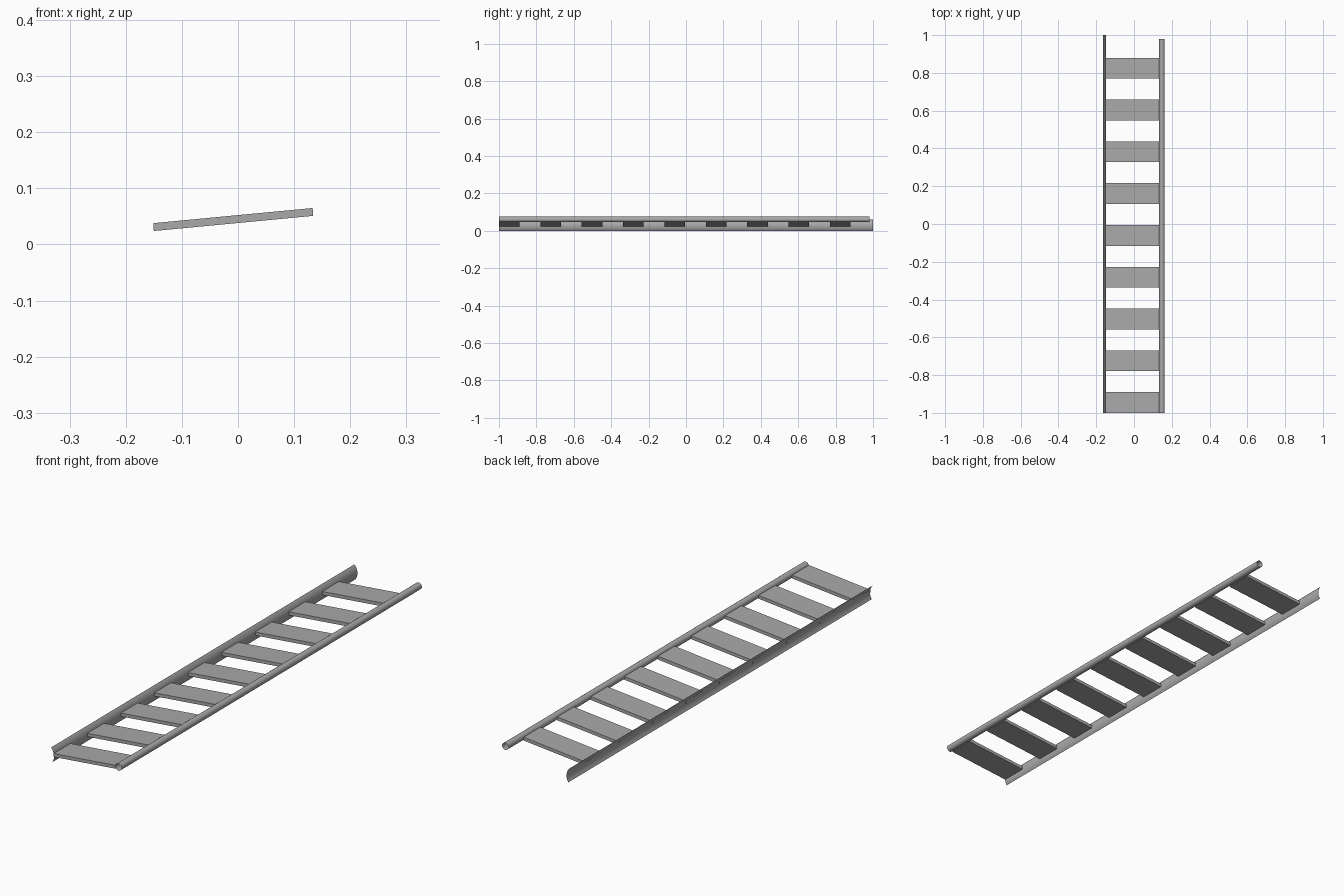
import bpy
import bmesh
import math
from mathutils import Vector

cube = bpy.data.objects.get("Cube")
if cube:
    bpy.data.objects.remove(cube, do_unlink=True)

# Plain grey metal
GREY = (0.4, 0.4, 0.4, 1.0)
metal = bpy.data.materials.new("grey metal")
metal.use_nodes = True
metal.diffuse_color = GREY
metal.node_tree.nodes["Principled BSDF"].inputs["Base Color"].default_value = GREY


def extrude_profile(name, points, y0, y1, closed=False, caps=False, smooth=True):
    """Sweep an x-z outline from y0 to y1."""
    bm = bmesh.new()
    front = [bm.verts.new((x, y0, z)) for x, z in points]
    back = [bm.verts.new((x, y1, z)) for x, z in points]
    n = len(points)
    for i in range(n if closed else n - 1):
        j = (i + 1) % n
        bm.faces.new((front[i], front[j], back[j], back[i]))
    if caps:
        bm.faces.new(front)
        bm.faces.new(back)
        bmesh.ops.recalc_face_normals(bm, faces=bm.faces)
    for f in bm.faces:
        f.smooth = smooth
    mesh = bpy.data.meshes.new(name)
    bm.to_mesh(mesh)
    bm.free()
    mesh.materials.append(metal)
    obj = bpy.data.objects.new(name, mesh)
    bpy.context.collection.objects.link(obj)
    return obj


# Round rail: open-ended tube on the raised side
RADIUS, SIDES = 0.0145, 24
tube = []
for i in range(SIDES):
    a = 2 * math.pi * i / SIDES
    tube.append((0.148 + RADIUS * math.cos(a), 0.061 + RADIUS * math.sin(a)))
extrude_profile("round_rail", tube, -1, 0.98, closed=True)

# Curved rail: thin open shell bowed towards the treads
bottom, top = Vector((-0.157, 0.0)), Vector((-0.163, 0.06))
chord = top - bottom
inward = Vector((chord.y, -chord.x)).normalized()
SAG, STEPS = 0.011, 10
radius = (chord.length ** 2 / 4 + SAG ** 2) / (2 * SAG)
centre = (bottom + top) / 2 + inward * (SAG - radius)
half = math.asin(chord.length / 2 / radius)
shell = []
for i in range(STEPS + 1):
    a = half * (2 * i / STEPS - 1)
    p = centre + inward * radius * math.cos(a) + chord.normalized() * radius * math.sin(a)
    shell.append((p.x, p.y))
extrude_profile("curved_rail", shell, -1, 1)

# Treads: nine evenly spaced sloping slats
slat = [(-0.15, 0.024), (0.134, 0.051), (0.133, 0.065), (-0.151, 0.038)]
for i in range(9):
    y = -1 + i * 0.2212
    extrude_profile(f"tread_{i + 1}", slat, y, y + 0.11, closed=True, caps=True, smooth=False)
